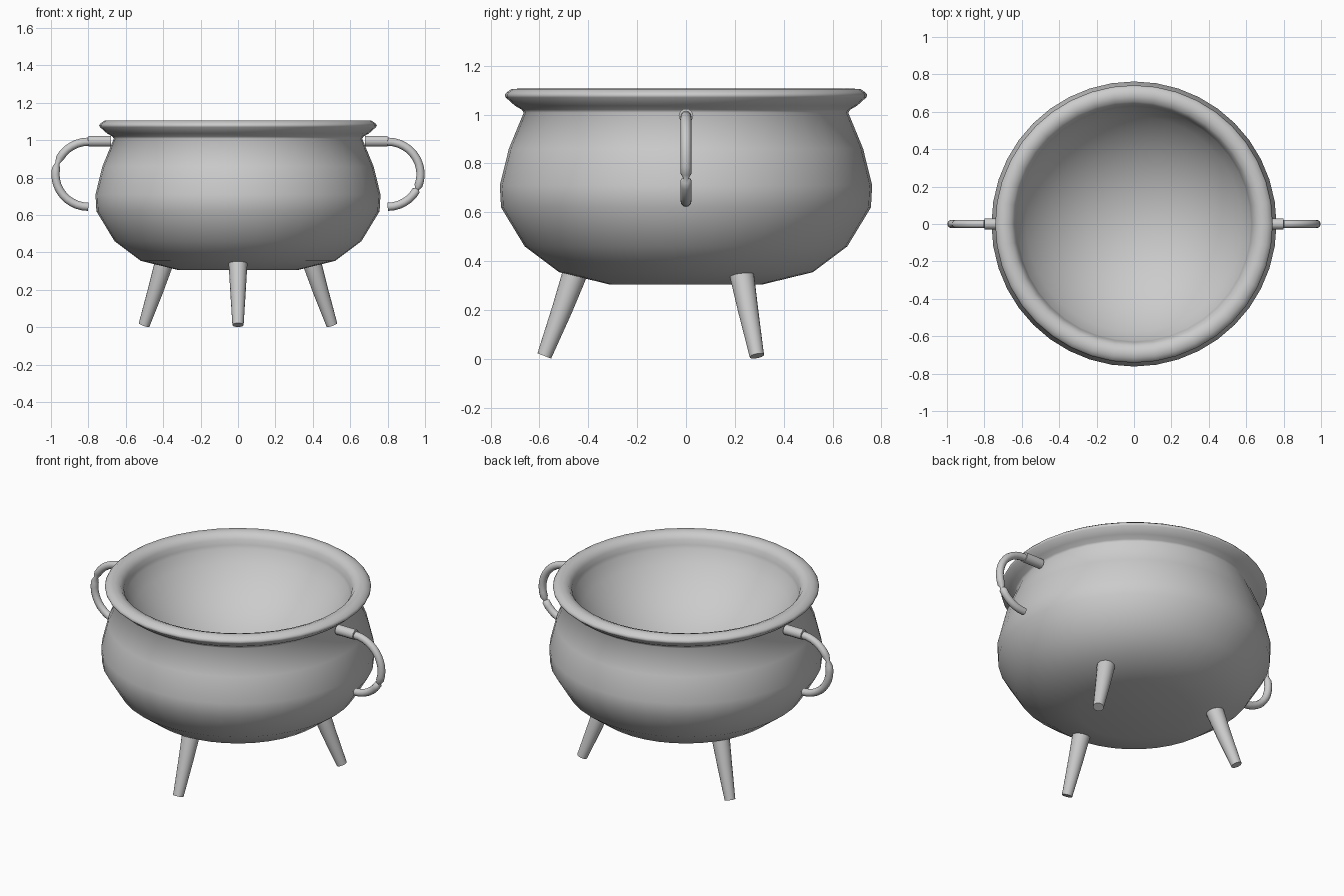
import bpy, bmesh, math
from mathutils import Vector

if "Cube" in bpy.data.objects:
    bpy.data.objects.remove(bpy.data.objects["Cube"])


def finish(name, bm, angle=60):
    bmesh.ops.remove_doubles(bm, verts=bm.verts, dist=1e-5)
    bmesh.ops.recalc_face_normals(bm, faces=bm.faces)
    me = bpy.data.meshes.new(name)
    bm.to_mesh(me)
    bm.free()
    ob = bpy.data.objects.new(name, me)
    bpy.context.collection.objects.link(ob)
    bpy.ops.object.select_all(action='DESELECT')
    ob.select_set(True)
    bpy.context.view_layer.objects.active = ob
    bpy.ops.object.shade_smooth_by_angle(angle=math.radians(angle))
    return ob


def lathe(name, profile, sides):
    bm = bmesh.new()
    pts = [bm.verts.new((r, 0, z)) for r, z in profile]
    edges = [bm.edges.new(p) for p in zip(pts, pts[1:])]
    bmesh.ops.spin(bm, geom=pts + edges, axis=(0, 0, 1), cent=(0, 0, 0),
                   angle=math.tau, steps=sides)
    return finish(name, bm, 80)


def tube(name, points, radii, sides, side_dir):
    """Capped round tube along a planar path; side_dir is normal to its plane."""
    bm = bmesh.new()
    pts = [Vector(p) for p in points]
    u = Vector(side_dir).normalized()
    rings = []
    for i, p in enumerate(pts):
        t = (pts[min(i + 1, len(pts) - 1)] - pts[max(i - 1, 0)]).normalized()
        v = t.cross(u)
        rings.append([bm.verts.new(p + radii[i] * (math.cos(a) * u + math.sin(a) * v))
                      for a in (math.tau * k / sides for k in range(sides))])
    for a, b in zip(rings, rings[1:]):
        for k in range(sides):
            n = (k + 1) % sides
            bm.faces.new((a[k], a[n], b[n], b[k]))
    bm.faces.new(rings[0])
    bm.faces.new(rings[-1])
    return finish(name, bm)


# Pot: faceted outside, flared rim, round hollow inside
outside = [(0, 0.305), (0.315, 0.305), (0.52, 0.355), (0.66, 0.46), (0.757, 0.62),
           (0.762, 0.71), (0.725, 0.86), (0.664, 1.008)]
rim = [(0.672, 1.02), (0.70, 1.036), (0.738, 1.07), (0.742, 1.08), (0.735, 1.09),
       (0.715, 1.104), (0.685, 1.106), (0.655, 1.095), (0.637, 1.07), (0.63, 1.04)]
R, tilt = 0.72, 60
inside = [(R * math.sin(a), 1.02 + R * (math.cos(math.radians(tilt)) - math.cos(a)))
          for a in (math.radians(tilt * (1 - i / 9)) for i in range(10))]
lathe("pot", outside + rim + inside, 40)

# Three splayed tapering legs
for name, deg in (("front_leg", -90), ("back_right_leg", 30), ("back_left_leg", 150)):
    c, s = math.cos(math.radians(deg)), math.sin(math.radians(deg))
    path = [(0.448, 0.37), (0.46, 0.335), (0.508, 0.2), (0.58, 0.012)]
    tube(name, [(r * c, r * s, z) for r, z in path],
         [0.05, 0.05, 0.042, 0.03], 16, (-s, c, 0))

# Side handles: short lug plus a hanging half ring with a pinch in it
for name, sx, pinch in (("right", 1, -27), ("left", -1, 20)):
    tube(name + "_handle_lug", [(sx * 0.68, 0, 0.995), (sx * 0.80, 0, 0.995)],
         [0.03, 0.03], 10, (0, 1, 0))
    angles = sorted(set(range(90, -91, -10)) | {pinch}, reverse=True)
    path = [(sx * (0.80 + 0.176 * math.cos(math.radians(a))), 0,
             0.818 + 0.174 * math.sin(math.radians(a))) for a in angles]
    radii = [0.012 if a == pinch else 0.022 for a in angles]
    tube(name + "_handle_ring", path, radii, 12, (0, 1, 0))
